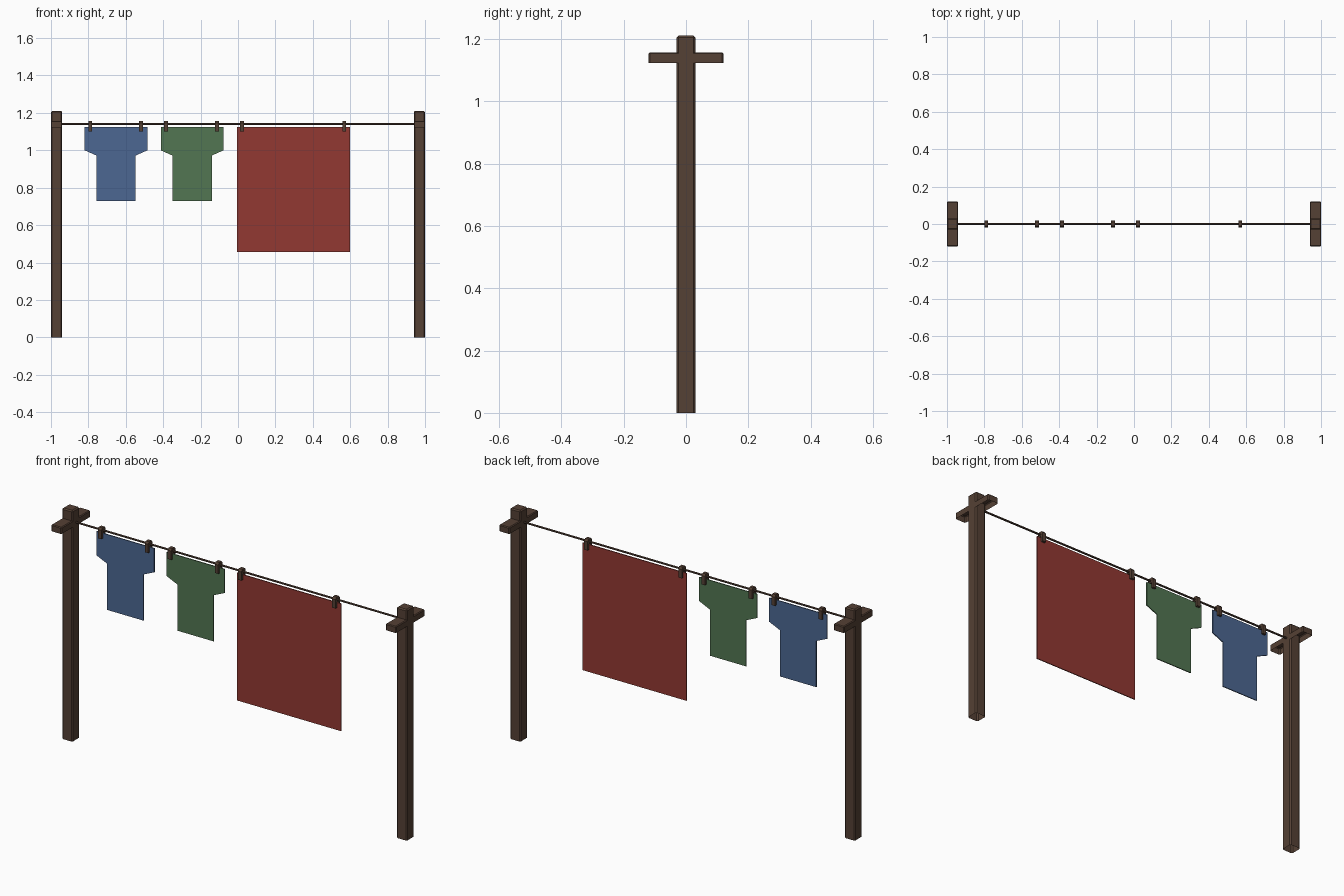
import bpy, bmesh
from mathutils import Matrix, Vector

cube = bpy.data.objects.get("Cube")
if cube:
    bpy.data.objects.remove(cube, do_unlink=True)


def material(name, rgb):
    m = bpy.data.materials.new(name)
    m.use_nodes = True
    color = (*rgb, 1)
    m.diffuse_color = color
    m.node_tree.nodes["Principled BSDF"].inputs["Base Color"].default_value = color
    return m


wood = material("dark wood", (0.09, 0.052, 0.035))
blue = material("blue cloth", (0.072, 0.136, 0.287))
green = material("green cloth", (0.084, 0.18, 0.084))
red = material("red cloth", (0.287, 0.04, 0.032))


def finish(bm, name, mat):
    bmesh.ops.recalc_face_normals(bm, faces=bm.faces)
    mesh = bpy.data.meshes.new(name)
    bm.to_mesh(mesh)
    bm.free()
    mesh.materials.append(mat)
    obj = bpy.data.objects.new(name, mesh)
    bpy.context.collection.objects.link(obj)
    return obj


def beam(name, center, size, bevel):
    """Bevelled timber, open on its underside."""
    bm = bmesh.new()
    bmesh.ops.create_cube(bm, size=1, matrix=Matrix.LocRotScale(center, None, size))
    bottom = min(bm.faces, key=lambda f: f.calc_center_median().z)
    bmesh.ops.delete(bm, geom=[bottom], context='FACES_ONLY')
    edges = [e for e in bm.edges if not e.is_boundary]
    bmesh.ops.bevel(bm, geom=edges, offset=bevel, segments=1, affect='EDGES')
    return finish(bm, name, wood)


def slab(name, points, thickness, mat):
    """Outline of 3D points extruded evenly to both sides."""
    bm = bmesh.new()
    face = bm.faces.new([bm.verts.new(p) for p in points])
    face.normal_update()
    normal = face.normal.copy()
    bmesh.ops.translate(bm, verts=bm.verts, vec=-normal * thickness / 2)
    new = bmesh.ops.extrude_face_region(bm, geom=[face], use_keep_orig=True)["geom"]
    verts = [v for v in new if isinstance(v, bmesh.types.BMVert)]
    bmesh.ops.translate(bm, verts=verts, vec=normal * thickness)
    return finish(bm, name, mat)


# Posts with cross arms
for side, s in (("left", 1), ("right", -1)):
    beam(side + "_post", Vector((s * 0.97, 0, 0.605)), Vector((0.06, 0.06, 1.21)), 0.006)
    beam(side + "_cross_arm", Vector((s * 0.97, 0, 1.14)), Vector((0.06, 0.24, 0.034)), 0.004)

# Line strung between the posts
bm = bmesh.new()
bmesh.ops.create_cone(bm, segments=8, radius1=0.005, radius2=0.005, depth=1.9, cap_ends=True,
                      matrix=Matrix.Translation((0, 0, 1.14)) @ Matrix.Rotation(1.5708, 4, 'Y'))
finish(bm, "washing_line", wood)

# Shirts
half = [(0.168, 1.125), (0.168, 1.0), (0.105, 0.972), (0.105, 0.73)]
outline = half + [(-x, z) for x, z in reversed(half)]
for name, cx, mat in (("blue_shirt", -0.652, blue), ("green_shirt", -0.245, green)):
    slab(name, [(cx + x, 0, z) for x, z in outline], 0.005, mat)

# Sheet
slab("red_sheet", [(x, 0, z) for x, z in
                   ((-0.005, 1.125), (0.598, 1.125), (0.598, 0.457), (-0.005, 0.457))], 0.005, red)

# Forked pegs
fork = [(0.018, 1.1), (0.018, 1.146), (0.01, 1.156)]
inner = [(-0.006, 1.1), (-0.006, 1.13), (0.006, 1.13), (0.006, 1.1)]
profile = fork + [(-y, z) for y, z in reversed(fork)] + inner
for i, x in enumerate((-0.79, -0.518, -0.385, -0.112, 0.022, 0.568)):
    slab("peg_%d" % (i + 1), [(x, y, z) for y, z in profile], 0.02, wood)
